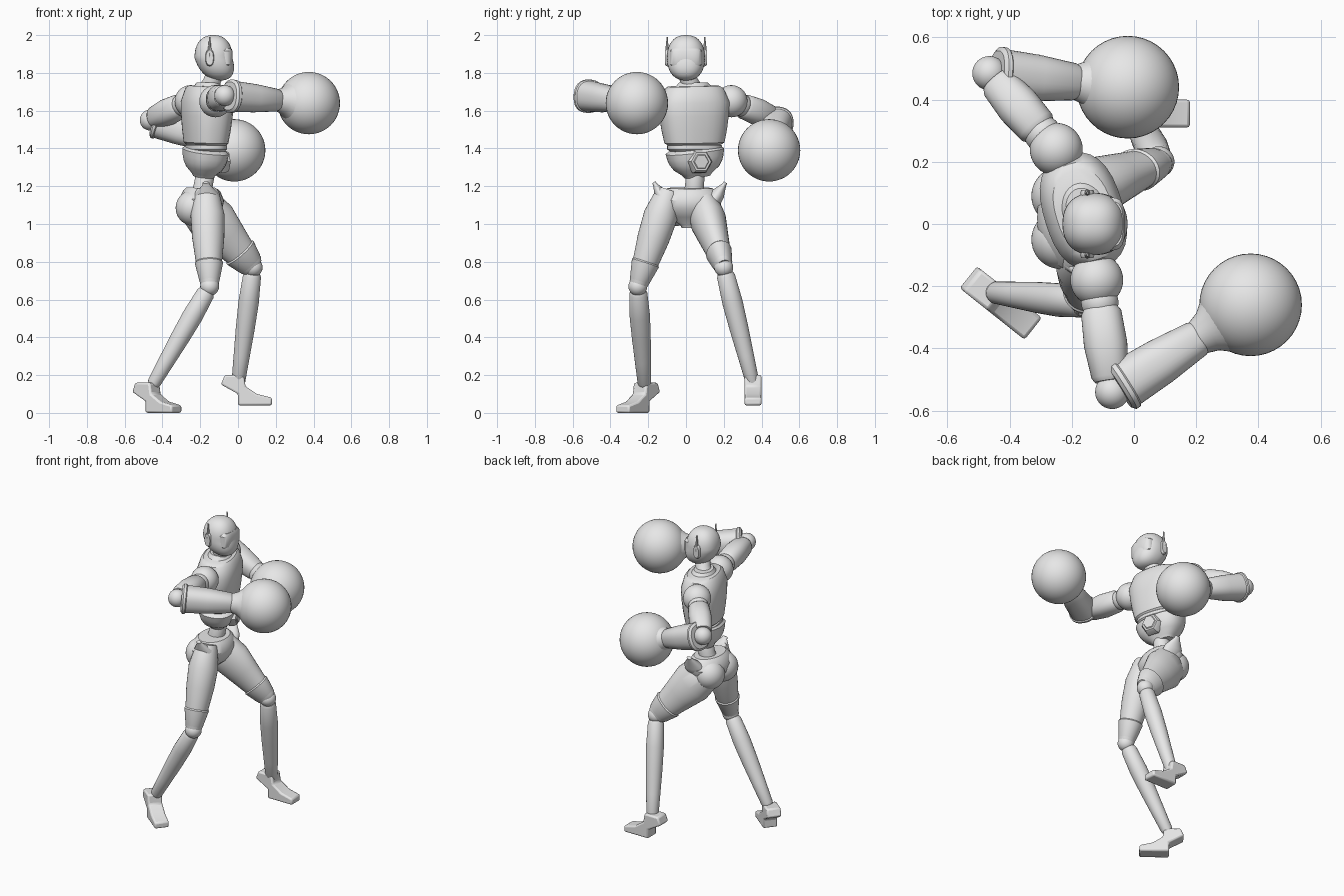
import bpy, bmesh, math
from mathutils import Vector

cube = bpy.data.objects.get("Cube")
if cube:
    bpy.data.objects.remove(cube, do_unlink=True)

grey = bpy.data.materials.new("plain grey")
grey.use_nodes = True
grey.diffuse_color = (.8, .8, .8, 1)
grey.node_tree.nodes["Principled BSDF"].inputs["Base Color"].default_value = grey.diffuse_color

parts = []
X, Y, Z = Vector((1, 0, 0)), Vector((0, 1, 0)), Vector((0, 0, 1))


def point(x, y, z):
    return Vector((x, y, z))


def finish(bm, name):
    bmesh.ops.recalc_face_normals(bm, faces=bm.faces)
    mesh = bpy.data.meshes.new(name)
    bm.to_mesh(mesh)
    bm.free()
    mesh.materials.append(grey)
    obj = bpy.data.objects.new(name, mesh)
    bpy.context.collection.objects.link(obj)
    parts.append(obj)
    return obj


def bridge(bm, low, high):
    count = len(low)
    for i in range(count):
        j = (i + 1) % count
        bm.faces.new((low[i], low[j], high[j], high[i]))


def tube(name, start, end, widths, side=X, flat=1, power=2, sides=32):
    """Oval limb with evenly spaced half widths and chamfered ends."""
    axis = (end - start).normalized()
    u = (side - axis * side.dot(axis)).normalized()
    v = axis.cross(u)
    chamfer = min(.015 / (end - start).length, .3)
    last = len(widths) - 1
    rings = [(0, widths[0] * .85)]
    for i, width in enumerate(widths):
        rings.append((chamfer + (1 - 2 * chamfer) * i / last, width))
    rings.append((1, widths[last] * .85))

    bm = bmesh.new()
    loops = []
    for along, width in rings:
        centre = start.lerp(end, along)
        loop = []
        for i in range(sides):
            angle = math.tau * i / sides
            c, s = math.cos(angle), math.sin(angle)
            reach = width / (abs(c) ** power + abs(s) ** power) ** (1 / power)
            loop.append(bm.verts.new(centre + (u * c + v * s * flat) * reach))
        loops.append(loop)
    for low, high in zip(loops, loops[1:]):
        bridge(bm, low, high)
    bm.faces.new(loops[0])
    bm.faces.new(loops[-1])
    return finish(bm, name)


def ball(name, centre, radius):
    bm = bmesh.new()
    bmesh.ops.create_uvsphere(bm, u_segments=40, v_segments=24, radius=radius)
    bmesh.ops.translate(bm, verts=bm.verts, vec=centre)
    return finish(bm, name)


def make_head(centre, size, power):
    """Squarish egg whose lower half leans forward into the chin."""
    bm = bmesh.new()
    bmesh.ops.create_uvsphere(bm, u_segments=40, v_segments=28, radius=1)
    for vert in bm.verts:
        norm = sum(abs(c) ** power for c in vert.co) ** (1 / power)
        vert.co = vert.co * size / norm
        vert.co.x -= min(vert.co.z, 0) * .3
        vert.co += centre
    return finish(bm, "head")


def make_foot(name, origin, forward):
    """Side profile of heel, ankle and toe given thickness across the foot."""
    forward = forward.normalized()
    across = Z.cross(forward) * .045
    profile = [(-.09, .15), (-.07, .2), (.03, .2), (.04, .14), (.1, .1),
               (.18, .08), (.18, .04), (0, .04), (0, .1)]
    bm = bmesh.new()
    outlines = []
    for offset in (across, -across):
        outlines.append([bm.verts.new(origin + forward * reach + Z * height + offset)
                         for reach, height in profile])
        bm.faces.new(outlines[-1])
    bridge(bm, *outlines)
    obj = finish(bm, name)
    bevel = obj.modifiers.new("soft edges", "BEVEL")
    bevel.width = .01
    bevel.segments = 2


def make_arm(label, shoulder, elbow, fist):
    """Shoulder, upper arm, elbow, tapered forearm and large round fist."""
    def upper(t):
        return shoulder.lerp(elbow, t)

    def fore(t):
        return elbow.lerp(fist, t)

    ball(label + "_shoulder", shoulder, .085)
    ball(label + "_shoulder_joint", upper(.2), .06)
    tube(label + "_upper_arm", upper(.25), upper(.9), (.065, .07, .06), Z, power=2.4)
    ball(label + "_elbow", elbow, .055)
    tube(label + "_forearm", fore(.06), fore(.64), (.082, .075, .06), Z, power=2.4)
    tube(label + "_forearm_cuff", fore(.05), fore(.12), (.088, .088), Z, power=2.4)
    tube(label + "_wrist", fore(.58), fore(.8), (.055, .07, .105), Z)
    ball(label + "_fist", fist, .165)


def make_leg(label, hip, knee, ankle, thigh_widths, thigh_flat, toe_direction, foot_origin):
    """Thigh with a raised lower guard, ball knee, tapered shin and foot."""
    tube(label + "_thigh", hip, knee, thigh_widths, Y, thigh_flat)
    guard = [width * 1.07 for width in thigh_widths[-2:]]
    tube(label + "_thigh_guard", hip.lerp(knee, .73), hip.lerp(knee, .97), guard, Y, thigh_flat)
    ball(label + "_knee", knee, .05)
    tube(label + "_shin", knee.lerp(ankle, .05), ankle, (.048, .054, .05, .043, .036), Y)
    make_foot(label + "_foot", foot_origin, toe_direction)


# Arms
right_shoulder = point(-.12, -.18, 1.65)
left_shoulder = point(-.25, .24, 1.65)
make_arm("right", right_shoulder, point(-.07, -.54, 1.68), point(.375, -.26, 1.64))
make_arm("left", left_shoulder, point(-.465, .485, 1.55), point(-.02, .44, 1.39))

# Chest, collar, abdomen, buckle and spine, turned to match the shoulders
across = (left_shoulder - right_shoulder).normalized()
facing = across.cross(Z)
waist = point(-.17, .045, 1.4)
throat = point(-.16, .04, 1.73)
tube("chest", waist + Z * .015, throat, (.16, .175, .185, .19, .16), across, .67, 2.5)
tube("collar", throat - Z * .03, throat + Z * .02, (.11, .09), across, .75)
tube("waist_groove", waist - Z * .02, waist + Z * .03, (.145, .145), across, .7, 2.5)
tube("abdomen", point(-.185, .06, 1.25), waist, (.08, .12, .14, .15, .155), across, .74, 2.5)
buckle = point(-.17, .045, 1.33)
tube("buckle", buckle + facing * .06, buckle + facing * .12, (.07, .065), across, sides=6)
tube("buckle_centre", buckle + facing * .1, buckle + facing * .125, (.045, .045), across, sides=6)
tube("spine", point(-.2, .04, 1.12), point(-.17, .05, 1.28), (.06, .05, .05))

# Head, visor, neck and ears
make_head(point(-.13, 0, 1.88), point(.1, .1, .12), 2.3)
tube("visor", point(-.075, 0, 1.83), point(-.075, 0, 1.93), (.085, .085), Y, .55, 3)
tube("neck", throat - Z * .03, point(-.12, 0, 1.8), (.055, .046, .046))
for label, sign in (("left", 1), ("right", -1)):
    ear = point(-.15, sign * .1, 1.88)
    tube(label + "_ear", ear - Y * sign * .02, ear + Y * sign * .01, (.045, .045), Z, .5, 2.5)
    tube(label + "_antenna", ear, ear + Z * .11, (.012, .004), sides=8)

# Pelvis with buttocks and flared hip tips
tube("pelvis", point(-.2, .02, .98), point(-.19, .02, 1.19), (.05, .12, .16, .17, .14), Y, .7)
for label, y in (("right", -.05), ("left", .09)):
    ball(label + "_buttock", point(-.235, y, 1.085), .095)
tube("right_hip_tip", point(-.16, -.1, 1.1), point(-.17, -.17, 1.22), (.07, .06, .02), flat=.6)
tube("left_hip_tip", point(-.17, .13, 1.1), point(-.17, .21, 1.22), (.07, .06, .02), flat=.6)

# Legs
make_leg("right", point(-.165, -.09, 1.18), point(-.15, -.255, .67), point(-.45, -.22, .15),
         (.065, .09, .085, .07, .05), 1, point(.78, -.62, 0), point(-.465, -.225, -.04))
make_leg("left", point(-.21, .09, 1.1), point(.08, .2, .77), point(0, .355, .15),
         (.085, .095, .08, .065, .05), 1.35, X, point(0, .355, 0))

# Smooth shading with crisp edges
bpy.ops.object.select_all(action="DESELECT")
for part in parts:
    part.select_set(True)
bpy.context.view_layer.objects.active = parts[0]
bpy.ops.object.shade_smooth_by_angle(angle=math.radians(35))
